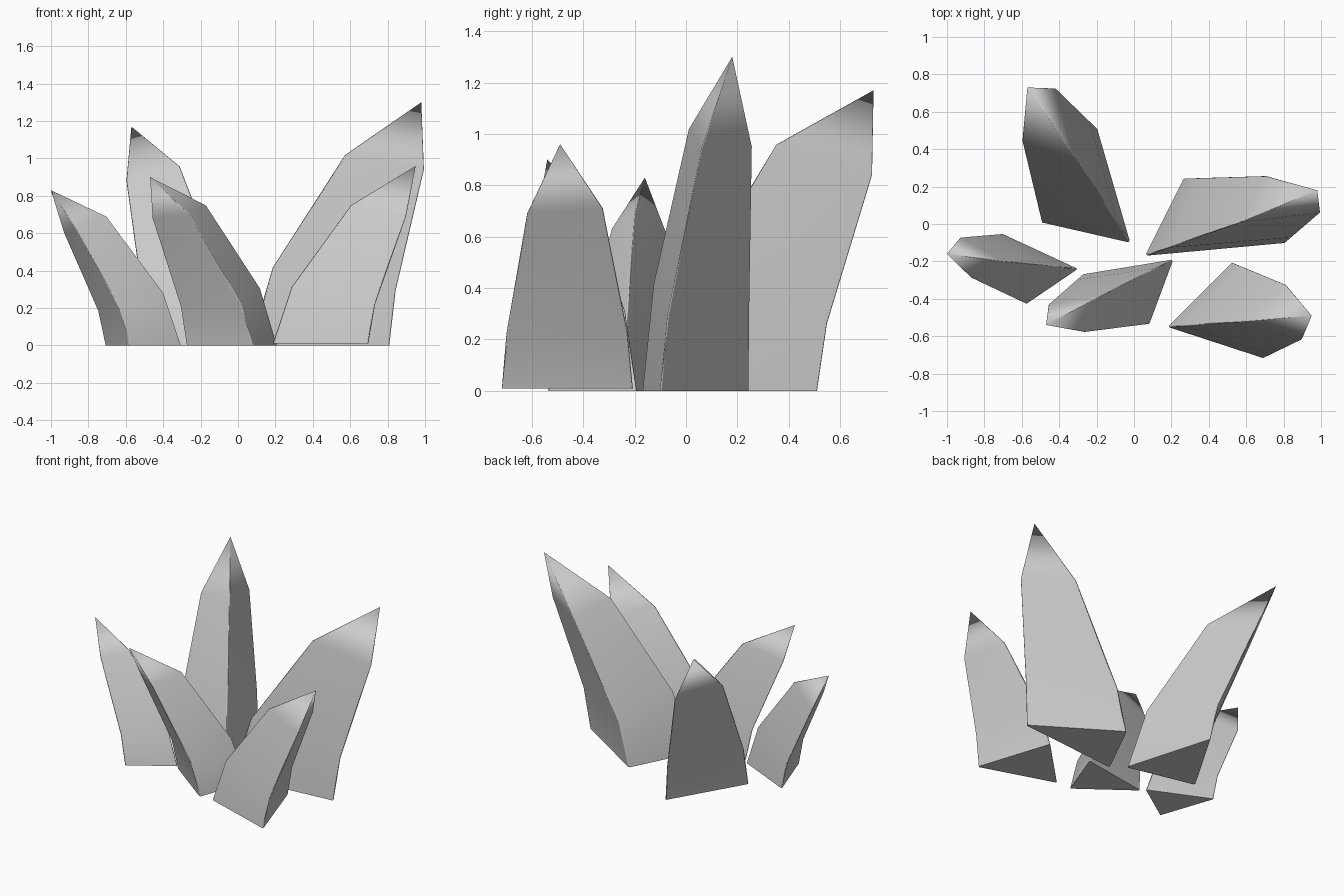
import bpy
import bmesh
from mathutils import Vector

default_cube = bpy.data.objects.get("Cube")
if default_cube:
    bpy.data.objects.remove(default_cube, do_unlink=True)

# One plain stone colour for every crystal
stone = bpy.data.materials.new("grey_stone")
stone.use_nodes = True
stone_colour = (0.6, 0.6, 0.6, 1)
stone.diffuse_color = stone_colour
stone.node_tree.nodes["Principled BSDF"].inputs["Base Color"].default_value = stone_colour

CHAMFER = 0.02
# How far along each edge the lower bend sits: (sideways share, height share).
# The first edge is the long inner ridge, the others are the outer ridges.
BENDS = [(0.24, 0.41), (0.18, 0.31), (0.18, 0.31)]


def chamfered_ring(bm, corners):
    """Three corners become six vertices, so each ridge gets a narrow flat."""
    ring = []
    for i, corner in enumerate(corners):
        before, after = corners[i - 1], corners[(i + 1) % 3]
        for neighbour in (before, after):
            ring.append(bm.verts.new(corner.lerp(neighbour, CHAMFER)))
    return ring


def crystal(name, base, shoulder, tip, floor=0.0):
    """Leaning three-sided crystal: base, lower bend, shoulder and a point."""
    low = [Vector((x, y, floor)) for x, y in base]
    high = [Vector(point) for point in shoulder]
    middle = []
    for start, end, (side, rise) in zip(low, high, BENDS):
        bend = start.lerp(end, side)
        bend.z = start.lerp(end, rise).z
        middle.append(bend)

    bm = bmesh.new()
    rings = [chamfered_ring(bm, corners) for corners in (low, middle, high)]
    point = bm.verts.new(tip)
    bottom = bm.faces.new(rings[0])
    for i in range(6):
        j = (i + 1) % 6
        for lower, upper in zip(rings, rings[1:]):
            bm.faces.new((lower[i], lower[j], upper[j], upper[i]))
        bm.faces.new((rings[-1][i], rings[-1][j], point))
    bmesh.ops.recalc_face_normals(bm, faces=bm.faces[:])

    # Soft bends and point, crisp edge round the flat bottom
    for face in bm.faces:
        face.smooth = True
    for edge in bottom.edges:
        edge.smooth = False

    mesh = bpy.data.meshes.new(name)
    bm.to_mesh(mesh)
    bm.free()
    mesh.materials.append(stone)
    obj = bpy.data.objects.new(name, mesh)
    bpy.context.collection.objects.link(obj)

    # Keep the broad sides flat beside their narrow ridges
    weighted = obj.modifiers.new("flat_sides", "WEIGHTED_NORMAL")
    weighted.keep_sharp = True
    return obj


# Tall crystal at the back on the left side
crystal("tall_crystal",
        base=[(0.06, -0.17), (0.82, -0.1), (0.27, 0.25)],
        shoulder=[(0.57, 0.01, 1.02), (1, 0.06, 0.94), (0.7, 0.26, 0.95)],
        tip=(0.98, 0.18, 1.3))

# Broad crystal leaning backwards
crystal("back_crystal",
        base=[(-0.02, -0.1), (-0.5, 0.01), (-0.2, 0.52)],
        shoulder=[(-0.31, 0.35, 0.96), (-0.6, 0.44, 0.88), (-0.42, 0.73, 0.84)],
        tip=(-0.57, 0.73, 1.17))

# Smallest crystal, leaning out to the right side
crystal("small_crystal",
        base=[(-0.3, -0.24), (-0.58, -0.43), (-0.71, -0.05)],
        shoulder=[(-0.7, -0.2, 0.69), (-0.87, -0.29, 0.63), (-0.93, -0.07, 0.6)],
        tip=(-1, -0.16, 0.83))

# Slim crystal in the middle of the front
crystal("front_crystal",
        base=[(0.21, -0.19), (0.08, -0.54), (-0.28, -0.27)],
        shoulder=[(-0.17, -0.38, 0.75), (-0.26, -0.58, 0.7), (-0.46, -0.43, 0.68)],
        tip=(-0.47, -0.54, 0.9))

# Wide crystal at the front on the left side
crystal("front_left_crystal",
        base=[(0.18, -0.55), (0.7, -0.72), (0.53, -0.2)],
        shoulder=[(0.6, -0.52, 0.75), (0.9, -0.62, 0.69), (0.81, -0.32, 0.71)],
        tip=(0.95, -0.49, 0.96), floor=0.01)
